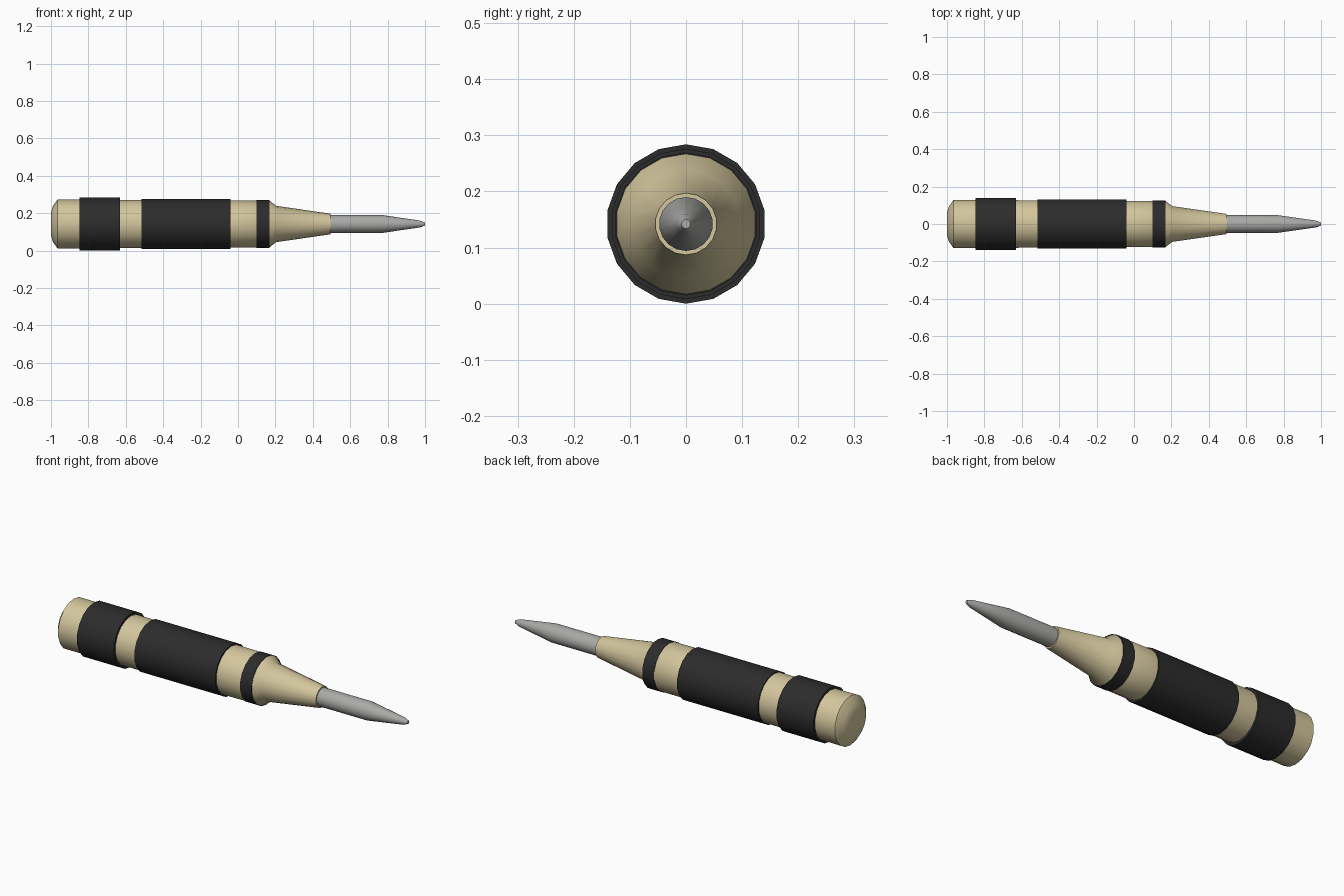
import bpy, bmesh, math

SIDES = 18
AXIS_Z = 0.142

cube = bpy.data.objects.get("Cube")
if cube:
    bpy.data.objects.remove(cube, do_unlink=True)


def material(name, rgb, metallic=0.0):
    mat = bpy.data.materials.new(name)
    mat.use_nodes = True
    mat.diffuse_color = (*rgb, 1)
    mat.node_tree.nodes["Principled BSDF"].inputs["Base Color"].default_value = (*rgb, 1)
    return mat


def lathe(name, profile, mat):
    """Revolve (x, radius) points around the long axis; open ends are capped."""
    bm = bmesh.new()
    rings = []
    for x, r in profile:
        ring = []
        for i in range(SIDES):
            a = 2 * math.pi * i / SIDES
            ring.append(bm.verts.new((x, r * math.sin(a), AXIS_Z + r * math.cos(a))))
        rings.append(ring)
    for low, high in zip(rings, rings[1:]):
        for i in range(SIDES):
            j = (i + 1) % SIDES
            bm.faces.new((low[i], low[j], high[j], high[i]))
    bm.faces.new(rings[0])
    bm.faces.new(rings[-1])
    bmesh.ops.recalc_face_normals(bm, faces=bm.faces)
    mesh = bpy.data.meshes.new(name)
    bm.to_mesh(mesh)
    bm.free()
    mesh.materials.append(mat)
    obj = bpy.data.objects.new(name, mesh)
    bpy.context.collection.objects.link(obj)
    bpy.ops.object.select_all(action="DESELECT")
    obj.select_set(True)
    bpy.context.view_layer.objects.active = obj
    bpy.ops.object.shade_smooth_by_angle(angle=math.radians(50))
    return obj


tan = material("tan", (0.66, 0.57, 0.34))
black = material("black", (0.025, 0.025, 0.026))
grey = material("steel_grey", (0.40, 0.40, 0.39))

# Main barrel with a shallow domed back end and a tapering nose
lathe("barrel", [(-1.0, 0.06), (-0.99, 0.095), (-0.965, 0.131), (-0.63, 0.129),
                 (-0.04, 0.126), (0.168, 0.125), (0.205, 0.097),
                 (0.495, 0.055)], tan)

# Black bands around the barrel
for name, start, end, radius in [("rear_band", -0.847, -0.63, 0.142),
                                 ("grip", -0.516, -0.04, 0.134),
                                 ("front_band", 0.1, 0.168, 0.1275)]:
    lathe(name, [(start, radius), (end, radius)], black)

# Steel point
lathe("point", [(0.45, 0.048), (0.77, 0.048), (0.975, 0.018), (1.0, 0.008)], grey)
